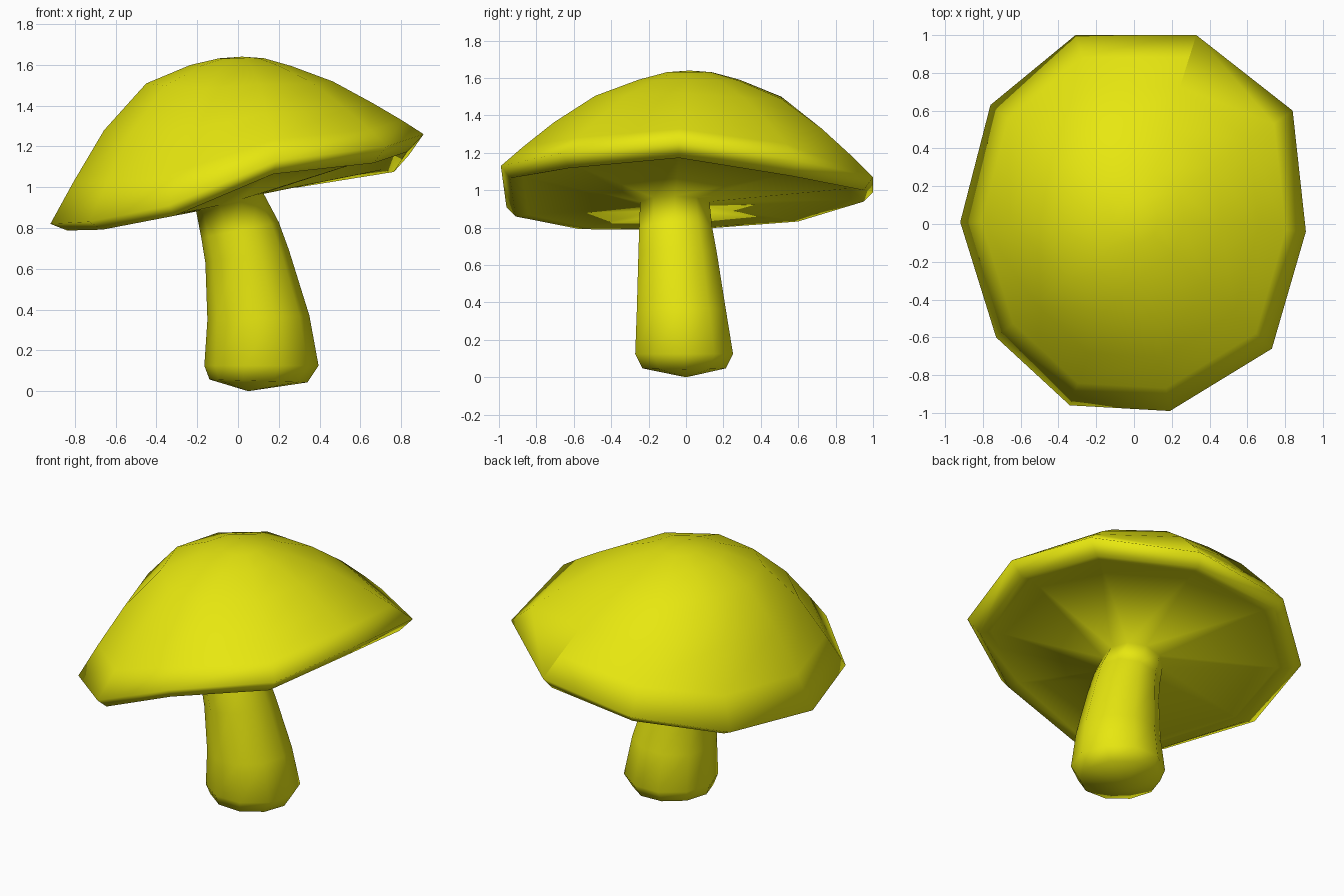
import bpy
import bmesh
import math

if "Cube" in bpy.data.objects:
    bpy.data.objects.remove(bpy.data.objects["Cube"])

SIDES = 10
yellow = bpy.data.materials.new("mushroom yellow")
yellow.use_nodes = True
yellow.diffuse_color = (0.8, 0.8, 0.005, 1)
yellow.node_tree.nodes["Principled BSDF"].inputs["Base Color"].default_value = yellow.diffuse_color

# Uneven outline of the tilted cap, counter-clockwise from the left side
rim = [(0.91, -0.04, 1.26), (0.84, 0.60, 1.16), (0.33, 1.0, 1.07),
       (-0.31, 1.0, 0.99), (-0.76, 0.63, 0.87), (-0.92, 0.01, 0.82),
       (-0.73, -0.60, 0.83), (-0.34, -0.96, 0.91), (0.19, -0.99, 1.13),
       (0.73, -0.66, 1.20)]
apex = (0.02, 0.02, 1.64)


def stem_ring(x, y, z, rx, ry, slope):
    """Elliptical section of the stem, tipped towards the cap's tilt."""
    ring = []
    for i in range(SIDES):
        a = math.tau * i / SIDES
        dx = rx * math.cos(a)
        ring.append((x + dx, y + ry * math.sin(a), z + slope * dx))
    return ring


def under_ring(sx, sy, drop):
    """Rim shrunk and dropped, a little lower on the raised side."""
    return [(x * sx, y * sy, z - drop - 0.03 * x) for x, y, z in rim]


def dome_ring(scale, low_rise, high_rise):
    """Rim shrunk towards the apex, bulging more on the lowered side."""
    ring = []
    for i, (x, y, z) in enumerate(rim):
        w = (1 + math.cos(math.tau * i / SIDES)) / 2
        rise = low_rise + (high_rise - low_rise) * w
        ring.append((apex[0] + (x - apex[0]) * scale,
                     apex[1] + (y - apex[1]) * scale,
                     z + (apex[2] - z) * rise))
    return ring


# Stem sections from foot to cap
rings = [stem_ring(*s) for s in (
    (0.10, -0.01, 0.05, 0.24, 0.235, -0.03),
    (0.115, -0.01, 0.125, 0.28, 0.275, 0),
    (0.10, -0.025, 0.36, 0.25, 0.25, 0.04),
    (0.045, -0.045, 0.66, 0.205, 0.22, 0.15),
    (0.01, -0.055, 0.79, 0.19, 0.205, 0.2),
    (-0.04, -0.06, 0.925, 0.165, 0.195, 0.27))]

# Cap underside, bevelled lip and dome
rings += [under_ring(0.84, 0.88, 0.05), under_ring(0.91, 0.95, 0.06), rim]
lip = len(rings) - 1
rings += [dome_ring(*d) for d in (
    (0.88, 0.25, 0.18), (0.72, 0.56, 0.40), (0.5, 0.84, 0.68),
    (0.27, 0.95, 0.88), (0.12, 0.99, 0.98))]

# Loft one continuous skin through all sections
bm = bmesh.new()
loops = [[bm.verts.new(p) for p in ring] for ring in rings]
for lower, upper in zip(loops, loops[1:]):
    for i in range(SIDES):
        j = (i + 1) % SIDES
        bm.faces.new((lower[i], lower[j], upper[j], upper[i]))
foot = bm.verts.new((0.05, 0, 0))
top = bm.verts.new(apex)
for i in range(SIDES):
    j = (i + 1) % SIDES
    bm.faces.new((foot, loops[0][j], loops[0][i]))
    bm.faces.new((top, loops[-1][i], loops[-1][j]))
for face in bm.faces:
    face.smooth = True

# One flat facet at the back of the cap
seam = bm.edges.get((loops[lip + 1][1], loops[lip + 1][2]))
facet = bmesh.ops.dissolve_edges(bm, edges=[seam], use_verts=False)["region"]
for face in facet:
    face.smooth = False
bmesh.ops.recalc_face_normals(bm, faces=bm.faces[:])

mesh = bpy.data.meshes.new("mushroom_cap_and_stem")
bm.to_mesh(mesh)
bm.free()
mesh.materials.append(yellow)
mushroom = bpy.data.objects.new("mushroom_cap_and_stem", mesh)
bpy.context.collection.objects.link(mushroom)
